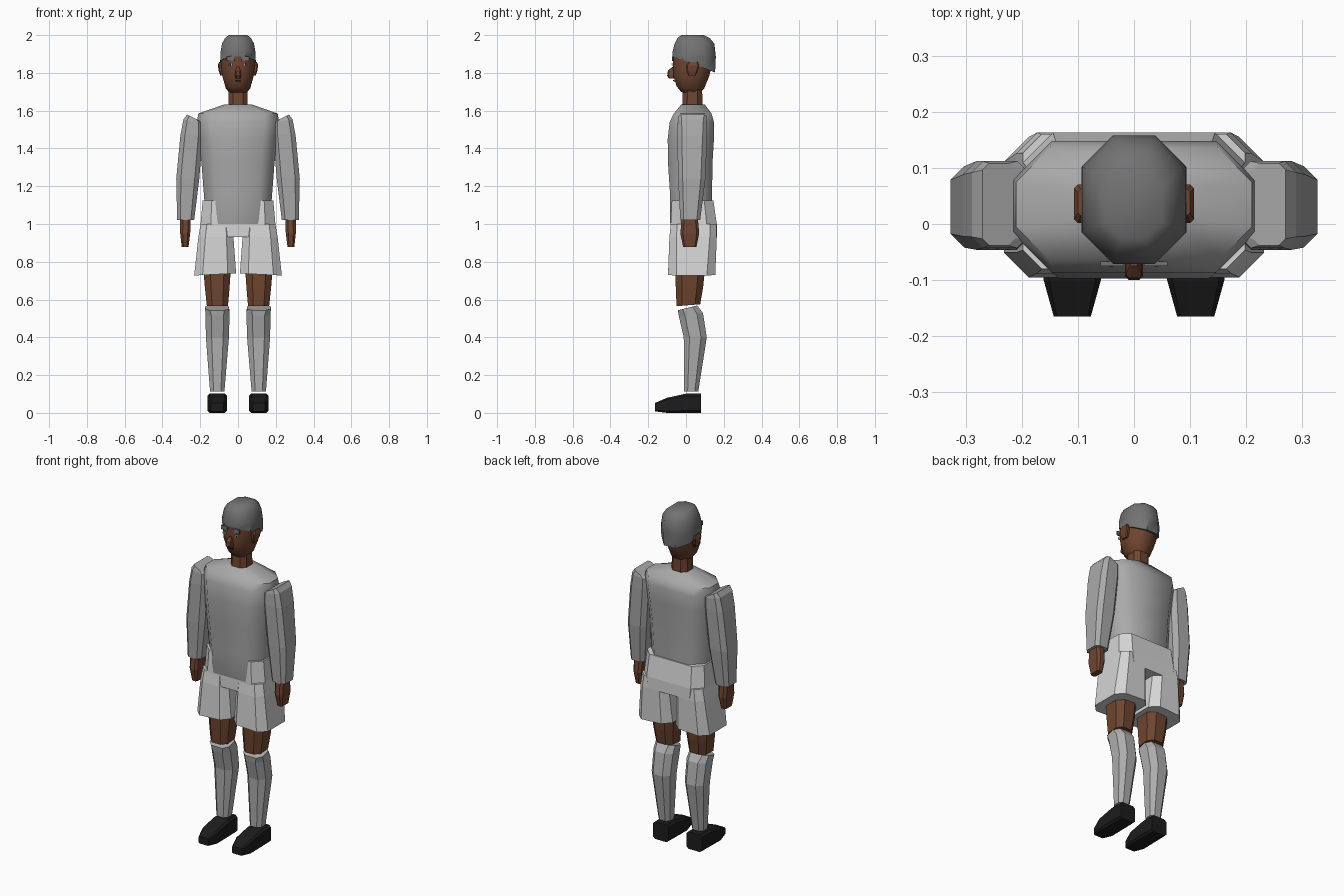
import bpy, bmesh, math


def material(name, r, g, b):
    m = bpy.data.materials.new(name)
    m.diffuse_color = (r, g, b, 1)
    return m


SHIRT = material("shirt grey", .40, .40, .40)
SHORTS = material("shorts light grey", .66, .66, .66)
SOCK = material("sock grey", .42, .42, .42)
HAIR = material("hair grey", .17, .17, .17)
SKIN = material("brown skin", .16, .06, .03)
BLACK = material("black", .012, .012, .012)
WHITE = material("eye white", .8, .8, .8)


def loft(name, mat, rings, cut=.3, side=1, smooth=0):
    """Stack chamfered rectangles: (z, x0, x1, y0, y1[, x tilt, y tilt]); cut is the chamfer share."""
    bm = bmesh.new()
    layers = []
    for z, x0, x1, y0, y1, *tilt in rings:
        tx, ty = (tilt + [0, 0])[:2]
        cx, cy = (x0 + x1) / 2, (y0 + y1) / 2
        c = cut * min(x1 - x0, y1 - y0)
        pts = [(x0 + c, y0), (x1 - c, y0), (x1, y0 + c), (x1, y1 - c),
               (x1 - c, y1), (x0 + c, y1), (x0, y1 - c), (x0, y0 + c)]
        layers.append([bm.verts.new((side * x, y, z + tx * (x - cx) + ty * (y - cy)))
                       for x, y in pts])
    for a, b in zip(layers, layers[1:]):
        for i in range(8):
            j = (i + 1) % 8
            bm.faces.new((a[i], a[j], b[j], b[i]))
    bm.faces.new(layers[0][::-1])
    bm.faces.new(layers[-1])
    bmesh.ops.recalc_face_normals(bm, faces=bm.faces)
    me = bpy.data.meshes.new(name)
    bm.to_mesh(me)
    bm.free()
    me.materials.append(mat)
    ob = bpy.data.objects.new(name, me)
    bpy.context.collection.objects.link(ob)
    if smooth:
        bpy.ops.object.select_all(action='DESELECT')
        bpy.context.view_layer.objects.active = ob
        ob.select_set(True)
        bpy.ops.object.shade_smooth_by_angle(angle=math.radians(smooth))
    return ob


# Shirt body
loft("shirt_body", SHIRT, [
    (.97, -.165, .165, -.07, .13), (1.01, -.17, .17, -.085, .135),
    (1.15, -.18, .18, -.084, .138), (1.32, -.193, .193, -.095, .14),
    (1.45, -.207, .207, -.097, .148), (1.54, -.217, .217, -.086, .148),
    (1.585, -.21, .21, -.065, .135), (1.632, -.075, .075, -.025, .10)], smooth=50)

# Shorts waist
loft("shorts_waist", SHORTS, [
    (.93, -.19, .19, -.082, .163), (1.0, -.198, .198, -.081, .163),
    (1.125, -.187, .187, -.075, .145)], cut=.22)

# Head, neck, hair, nose
loft("neck", SKIN, [(1.59, -.052, .052, -.022, .088), (1.74, -.05, .05, -.015, .085)], cut=.25)
loft("head", SKIN, [
    (1.69, -.04, .04, -.025, .06, 0, -.2), (1.722, -.065, .065, -.05, .095, 0, -.1),
    (1.78, -.082, .082, -.066, .122), (1.85, -.09, .09, -.07, .14),
    (1.93, -.088, .088, -.064, .14)], smooth=50)
loft("hair", HAIR, [
    (1.845, -.094, .094, -.071, .154, 0, -.38), (1.90, -.093, .093, -.071, .158, 0, -.12),
    (1.955, -.085, .085, -.06, .15), (1.985, -.068, .068, -.045, .125),
    (2.0, -.05, .05, -.025, .095)], smooth=45)
loft("nose", SKIN, [(1.77, -.013, .013, -.09, -.05), (1.785, -.016, .016, -.10, -.05),
                    (1.81, -.014, .014, -.096, -.05), (1.83, -.007, .007, -.075, -.05)], cut=.2)
loft("mouth", BLACK, [(1.755, -.012, .012, -.067, -.059), (1.762, -.012, .012, -.069, -.061)], cut=.1)

for s, tag in ((1, "left"), (-1, "right")):
    # Facial details and ears
    loft(tag + "_eyebrow", HAIR, [(1.862, .02, .06, -.075, -.067), (1.886, .018, .06, -.075, -.067)],
         cut=.1, side=s)
    loft(tag + "_eye", WHITE, [(1.838, .03, .05, -.0735, -.066), (1.85, .03, .05, -.0745, -.067)],
         cut=.1, side=s)
    loft(tag + "_pupil", BLACK, [(1.84, .036, .044, -.0752, -.069), (1.849, .036, .044, -.0758, -.069)],
         cut=.1, side=s)
    loft(tag + "_ear", SKIN, [(1.785, .075, .094, .012, .05), (1.81, .075, .102, .004, .062),
                              (1.84, .075, .107, .002, .07), (1.857, .075, .1, .015, .062)],
         cut=.2, side=s)

    # Sleeve and hand
    loft(tag + "_sleeve", SHIRT, [
        (1.02, .232, .322, -.03, .075), (1.24, .205, .327, -.042, .103),
        (1.475, .185, .305, -.046, .112, -.1), (1.545, .188, .289, -.043, .112, .15),
        (1.565, .212, .27, -.038, .108, .5)], cut=.2, side=s)
    loft(tag + "_hand", SKIN, [
        (.878, .262, .298, -.015, .055), (.95, .253, .306, -.03, .07),
        (1.04, .25, .306, -.022, .062)], cut=.25, side=s)

    # Shorts leg and thigh
    loft(tag + "_shorts_leg", SHORTS, [
        (.733, .01, .232, -.095, .155, -.05), (.93, .024, .21, -.088, .163),
        (1.0, .03, .198, -.08, .16)], cut=.2, side=s)
    loft(tag + "_thigh", SKIN, [
        (.57, .053, .165, -.05, .075, 0, .08), (.66, .045, .175, -.054, .09),
        (.80, .035, .187, -.058, .105)], cut=.25, side=s)

    # Sock and shoe
    loft(tag + "_sock", SOCK, [
        (.113, .072, .148, -.01, .065), (.40, .048, .17, -.012, .11),
        (.52, .045, .172, -.038, .09, 0, .12),
        (.556, .047, .174, -.043, .06, 0, .25)], cut=.25, side=s)
    shoe = loft(tag + "_shoe", BLACK, [
        (-.08, .06, .16, 0, .102), (0, .058, .162, 0, .102), (.10, .059, .161, 0, .08),
        (.165, .077, .143, .008, .052)], cut=.12, side=s)
    # The shoe is stacked heel to toe: swap its height and depth
    for v in shoe.data.vertices:
        v.co.y, v.co.z = -v.co.z, v.co.y
